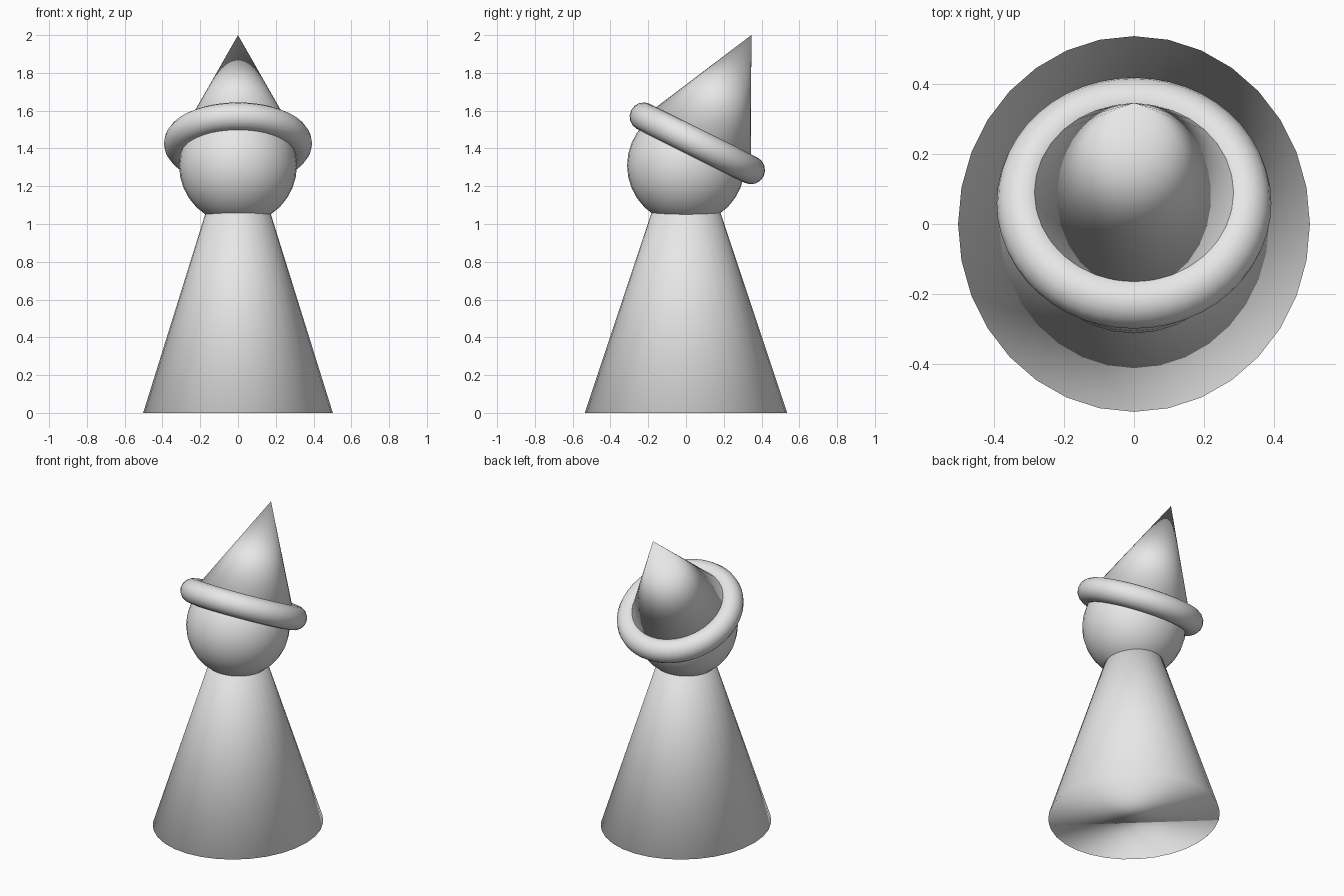
import bpy
import math
from mathutils import Vector

if "Cube" in bpy.data.objects:
    bpy.data.objects.remove(bpy.data.objects["Cube"])

grey = bpy.data.materials.new("plain grey")
grey.diffuse_color = (0.8, 0.8, 0.8, 1)
grey.use_nodes = True
grey.node_tree.nodes["Principled BSDF"].inputs["Base Color"].default_value = grey.diffuse_color


def finish(name):
    """Name the new part, colour it and shade it smooth all over."""
    part = bpy.context.object
    part.name = name
    part.data.materials.append(grey)
    for face in part.data.polygons:
        face.use_smooth = True
    return part


# Tapered body, slightly deeper than wide, its top hidden in the head
body_height = 1.07
bpy.ops.mesh.primitive_cone_add(vertices=32, radius1=1, radius2=0.335,
                                depth=body_height,
                                location=(0, 0, body_height / 2))
body = finish("body")
body.scale = (0.502, 0.536, 1)

# Round head
bpy.ops.mesh.primitive_uv_sphere_add(segments=32, ring_count=16, radius=0.312,
                                     location=(0, 0, 1.31))
finish("head")

# Hat: rolled brim and pointed cone share one backward tilt
hat_base = Vector((0, 0.06, 1.427))
hat_tip = Vector((0, 0.346, 2.0))
axis = hat_tip - hat_base
tilt = (-math.atan2(axis.y, axis.z), 0, 0)

bpy.ops.mesh.primitive_torus_add(major_segments=48, minor_segments=16,
                                 major_radius=0.317, minor_radius=0.075,
                                 location=hat_base, rotation=tilt)
finish("hat_brim")

bpy.ops.mesh.primitive_cone_add(vertices=32, radius1=0.317, radius2=0,
                                depth=axis.length,
                                location=(hat_base + hat_tip) / 2, rotation=tilt)
finish("hat_cone")
